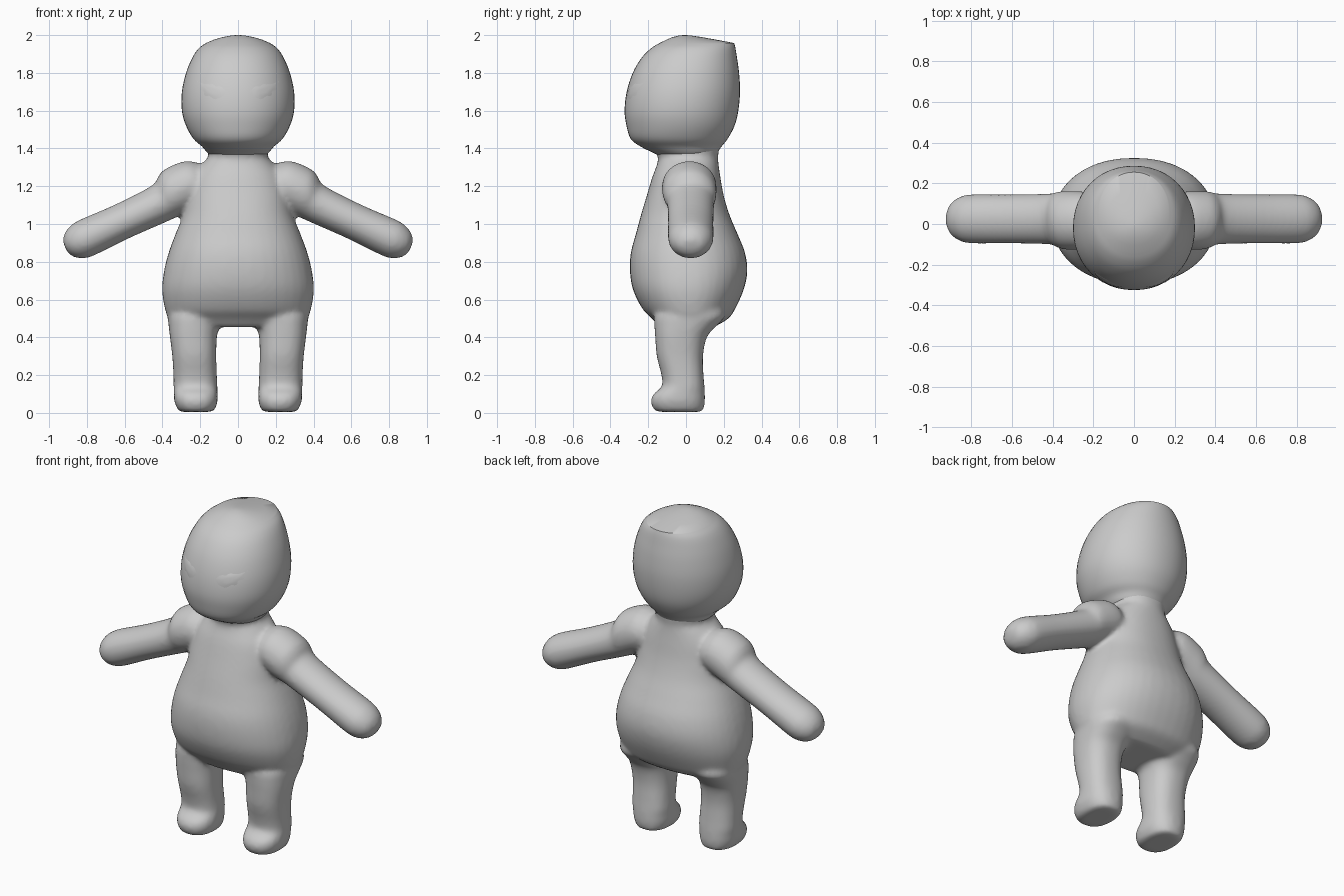
import bpy, bmesh, math
from mathutils import Matrix, Vector
from mathutils.bvhtree import BVHTree

if "Cube" in bpy.data.objects:
    bpy.data.objects.remove(bpy.data.objects["Cube"])

SKIN = bpy.data.materials.new("plain grey")
SKIN.diffuse_color = (0.6, 0.6, 0.6, 1)
SKIN.use_nodes = True
SKIN.node_tree.nodes["Principled BSDF"].inputs["Base Color"].default_value = SKIN.diffuse_color
MIRROR = Matrix.Scale(-1, 4, (1, 0, 0))


def refine(rows, steps=4):
    """Insert smooth in-between rows (Catmull-Rom)."""
    out = []
    for i in range(len(rows) - 1):
        p = [rows[max(0, min(len(rows) - 1, i + k))] for k in (-1, 0, 1, 2)]
        for s in range(steps):
            t = s / steps
            out.append([0.5 * (2 * b + (c - a) * t + (2 * a - 5 * b + 4 * c - d) * t * t
                               + (3 * b - a - 3 * c + d) * t ** 3)
                        for a, b, c, d in zip(*p)])
    return out + [rows[-1]]


def loft(bm, rows, matrix=Matrix(), n=40, power=2.0):
    """Closed skin through rings given as (height, x0, x1, y0, y1)."""
    rings = []
    for z, x0, x1, y0, y1 in rows:
        ring = []
        for i in range(n):
            a = 2 * math.pi * i / n
            c, s = math.cos(a), math.sin(a)
            u = math.copysign(abs(c) ** (2 / power), c)
            v = math.copysign(abs(s) ** (2 / power), s)
            p = Vector(((x0 + x1 + (x1 - x0) * u) / 2, (y0 + y1 + (y1 - y0) * v) / 2, z))
            ring.append(bm.verts.new(matrix @ p))
        rings.append(ring)
    for lo, hi in zip(rings, rings[1:]):
        for i in range(n):
            j = (i + 1) % n
            bm.faces.new((lo[i], lo[j], hi[j], hi[i]))
    bm.faces.new(rings[0][::-1])
    bm.faces.new(rings[-1])


def finish(name, bm, angle=60):
    bmesh.ops.recalc_face_normals(bm, faces=bm.faces)
    mesh = bpy.data.meshes.new(name)
    bm.to_mesh(mesh)
    bm.free()
    obj = bpy.data.objects.new(name, mesh)
    bpy.context.collection.objects.link(obj)
    mesh.materials.append(SKIN)
    bpy.ops.object.select_all(action='DESELECT')
    obj.select_set(True)
    bpy.context.view_layer.objects.active = obj
    bpy.ops.object.shade_smooth_by_angle(angle=math.radians(angle))
    return obj


def sym(rows):
    return [(z, -w, w, a, b) for z, w, a, b in rows]


# Body: torso, arms and legs fused into one soft skin
bm = bmesh.new()
torso = sym([(0.455, 0.30, -0.14, 0.15), (0.50, 0.365, -0.18, 0.225), (0.55, 0.387, -0.23, 0.26),
             (0.65, 0.402, -0.28, 0.305), (0.75, 0.392, -0.297, 0.325), (0.85, 0.367, -0.292, 0.312),
             (0.95, 0.33, -0.265, 0.272), (1.05, 0.29, -0.238, 0.23), (1.15, 0.27, -0.208, 0.20),
             (1.25, 0.24, -0.178, 0.182), (1.32, 0.19, -0.152, 0.172), (1.36, 0.155, -0.15, 0.17),
             (1.42, 0.17, -0.19, 0.18)])
loft(bm, refine(torso), power=2.2)

arm = [(-0.18, -0.03, 0.05, -0.03, 0.07), (-0.10, -0.11, 0.09, -0.08, 0.12),
       (-0.03, -0.153, 0.10, -0.122, 0.157), (0.08, -0.157, 0.10, -0.126, 0.162),
       (0.13, -0.135, 0.10, -0.115, 0.158), (0.18, -0.106, 0.10, -0.10, 0.15),
       (0.40, -0.096, 0.097, -0.096, 0.146), (0.60, -0.10, 0.103, -0.096, 0.146),
       (0.66, -0.091, 0.096, -0.085, 0.135), (0.70, -0.071, 0.075, -0.062, 0.112),
       (0.725, -0.04, 0.045, -0.03, 0.08), (0.732, -0.01, 0.01, 0.015, 0.035)]
down = math.radians(24.5)
axis = Vector((math.cos(down), 0, -math.sin(down)))
side = Vector((0, 1, 0)).cross(axis)
arm_frame = Matrix(((side.x, 0, axis.x, 0.25), (0, 1, 0, 0), (side.z, 0, axis.z, 1.18), (0, 0, 0, 1)))

leg = [(0.005, 0.15, 0.295, -0.13, 0.07), (0.015, 0.125, 0.317, -0.168, 0.092),
       (0.06, 0.108, 0.337, -0.186, 0.10), (0.10, 0.108, 0.34, -0.172, 0.10),
       (0.14, 0.109, 0.341, -0.128, 0.098), (0.20, 0.112, 0.342, -0.13, 0.093),
       (0.30, 0.115, 0.348, -0.155, 0.09), (0.40, 0.112, 0.36, -0.163, 0.11),
       (0.46, 0.10, 0.367, -0.167, 0.16), (0.52, 0.08, 0.37, -0.165, 0.21),
       (0.60, 0.08, 0.34, -0.12, 0.18)]
for flip in (Matrix(), MIRROR):
    loft(bm, refine(arm), flip @ arm_frame)
    loft(bm, refine(leg), flip, power=2.4)
body = finish("body", bm)
remesh = body.modifiers.new("fuse", 'REMESH')
remesh.mode = 'VOXEL'
remesh.voxel_size = 0.014
remesh.use_smooth_shade = True
blend = body.modifiers.new("soften", 'SMOOTH')
blend.factor = 0.5
blend.iterations = 8

# Head: rounded skull with a crisp ridge at the top of the back
skull = sym([(1.345, 0.12, -0.11, 0.14), (1.375, 0.16, -0.17, 0.165), (1.41, 0.19, -0.24, 0.188),
             (1.45, 0.235, -0.292, 0.22), (1.52, 0.275, -0.315, 0.257), (1.60, 0.297, -0.325, 0.277),
             (1.70, 0.297, -0.314, 0.286), (1.80, 0.275, -0.282, 0.281), (1.88, 0.242, -0.235, 0.27),
             (1.93, 0.208, -0.185, 0.262), (1.958, 0.17, -0.14, 0.255)])
crown = sym([(1.975, 0.13, -0.105, 0.165), (1.99, 0.08, -0.07, 0.08), (1.998, 0.035, -0.035, 0.025),
             (2.0, 0.01, -0.015, 0.0)])
bm = bmesh.new()
loft(bm, refine(skull) + crown, n=48, power=2.1)
head_surface = BVHTree.FromBMesh(bm)
finish("head", bm, 50)

# Eyes: thin slanted plates that follow the face
outline = [(0.06, 1.70), (0.085, 1.725), (0.14, 1.742), (0.215, 1.757),
           (0.205, 1.715), (0.175, 1.68), (0.12, 1.66), (0.085, 1.672)]
for name, sx in (("left_eye", 1), ("right_eye", -1)):
    bm = bmesh.new()
    centre = Vector((0.135, 1.705))
    loops = []
    for k in (1.0, 0.66, 0.33):
        loop = []
        for p in outline:
            q = centre + (Vector(p) - centre) * k
            hit = head_surface.ray_cast(Vector((q.x * sx, -2, q.y)), Vector((0, 1, 0)))[0]
            lift = 0.001 if k == 1.0 else 0.003
            loop.append(bm.verts.new(hit - Vector((0, lift, 0))))
        loops.append(loop)
    for a, b in zip(loops, loops[1:]):
        for i in range(len(a)):
            j = (i + 1) % len(a)
            bm.faces.new((a[i], a[j], b[j], b[i]))
    cap = bm.faces.new(loops[-1])
    bmesh.ops.recalc_face_normals(bm, faces=bm.faces)
    if cap.normal.y > 0:
        bmesh.ops.reverse_faces(bm, faces=bm.faces)
    mesh = bpy.data.meshes.new(name)
    bm.to_mesh(mesh)
    bm.free()
    mesh.materials.append(SKIN)
    mesh.shade_smooth()
    bpy.context.collection.objects.link(bpy.data.objects.new(name, mesh))
